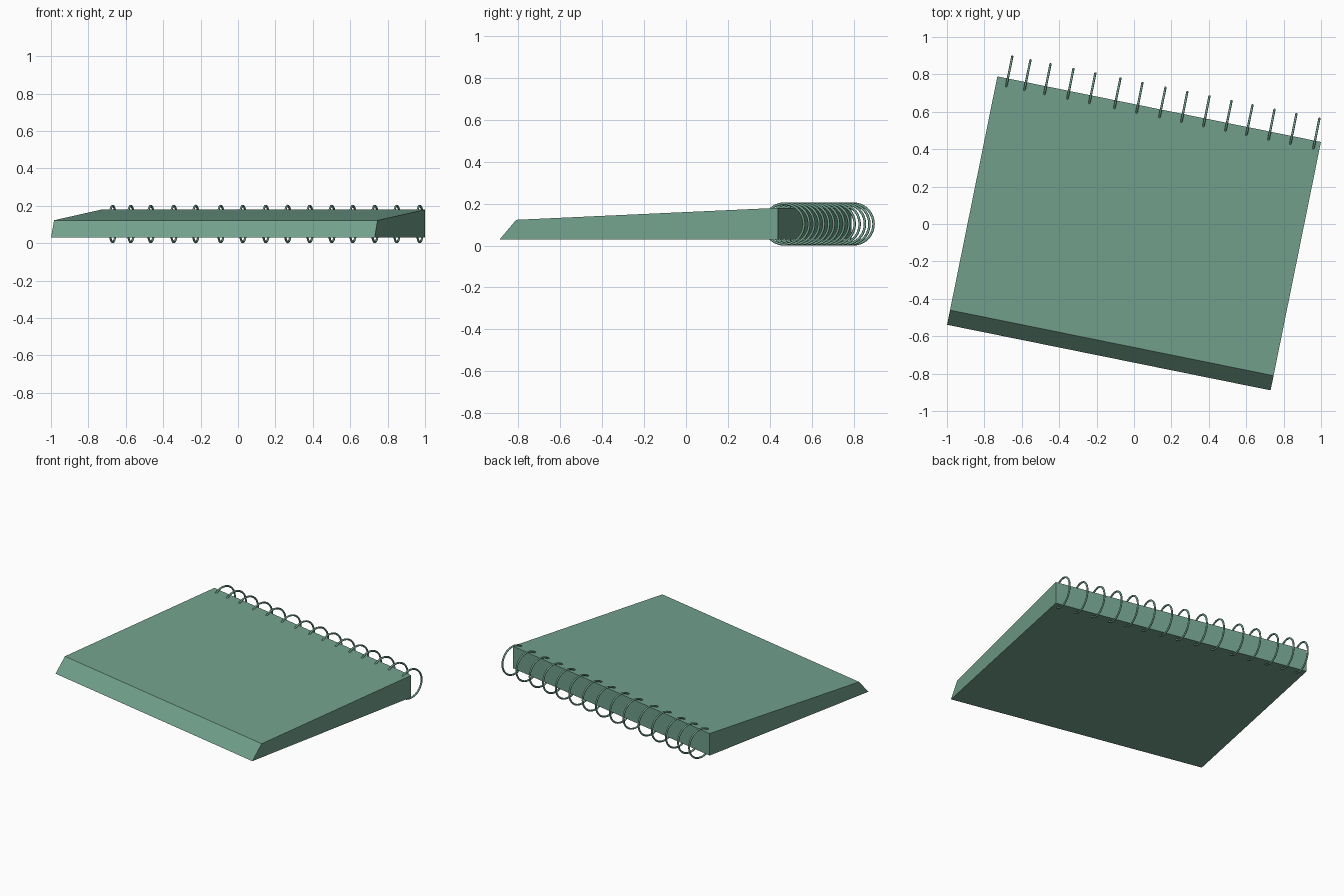
import bpy, bmesh, math
from mathutils import Matrix

if "Cube" in bpy.data.objects:
    bpy.data.objects.remove(bpy.data.objects["Cube"])

ANGLE = math.radians(-11.45)
W, D = 1.765, 1.355
PLACE = Matrix.Translation((0, -0.05, 0)) @ Matrix.Rotation(ANGLE, 4, 'Z')

green = bpy.data.materials.new("green")
green.diffuse_color = (0.17, 0.36, 0.27, 1)
green.use_nodes = True
green.node_tree.nodes["Principled BSDF"].inputs["Base Color"].default_value = green.diffuse_color


def add_object(name, bm):
    mesh = bpy.data.meshes.new(name)
    bm.normal_update()
    bm.to_mesh(mesh)
    bm.free()
    mesh.materials.append(green)
    obj = bpy.data.objects.new(name, mesh)
    bpy.context.collection.objects.link(obj)
    obj.matrix_world = PLACE
    return obj


# Wedge-shaped pad: side profile (depth, height) extruded across the width
profile = [(-D / 2, 0.03), (D / 2, 0.03), (D / 2, 0.18), (-D / 2 + 0.08, 0.123)]
bm = bmesh.new()
face = bm.faces.new([bm.verts.new((-W / 2, y, z)) for y, z in profile])
ext = bmesh.ops.extrude_face_region(bm, geom=[face])
bmesh.ops.translate(bm, vec=(W, 0, 0),
                    verts=[g for g in ext["geom"] if isinstance(g, bmesh.types.BMVert)])
bmesh.ops.recalc_face_normals(bm, faces=bm.faces)
add_object("notepad_block", bm)

# Binding rings along the back edge, slightly unevenly spaced
ring_x = [-0.67, -0.573, -0.466, -0.343, -0.226, -0.092, 0.026, 0.149,
          0.266, 0.384, 0.502, 0.614, 0.732, 0.849, 0.972]
R, r, N, M = 0.097, 0.006, 40, 8
ring_y = D / 2 + 0.023
for i, x in enumerate(ring_x):
    u = (x + ring_y * math.sin(ANGLE)) / math.cos(ANGLE)
    bm = bmesh.new()
    loops = []
    for a in (2 * math.pi * k / N for k in range(N)):
        loop = []
        for b in (2 * math.pi * k / M for k in range(M)):
            q = R + r * math.cos(b)
            loop.append(bm.verts.new((u + r * math.sin(b),
                                      ring_y + q * math.cos(a),
                                      R + r + q * math.sin(a))))
        loops.append(loop)
    for j in range(N):
        p, q = loops[j], loops[(j + 1) % N]
        for k in range(M):
            bm.faces.new((p[k], p[(k + 1) % M], q[(k + 1) % M], q[k])).smooth = True
    bmesh.ops.recalc_face_normals(bm, faces=bm.faces)
    add_object(f"binding_ring_{i + 1}", bm)
